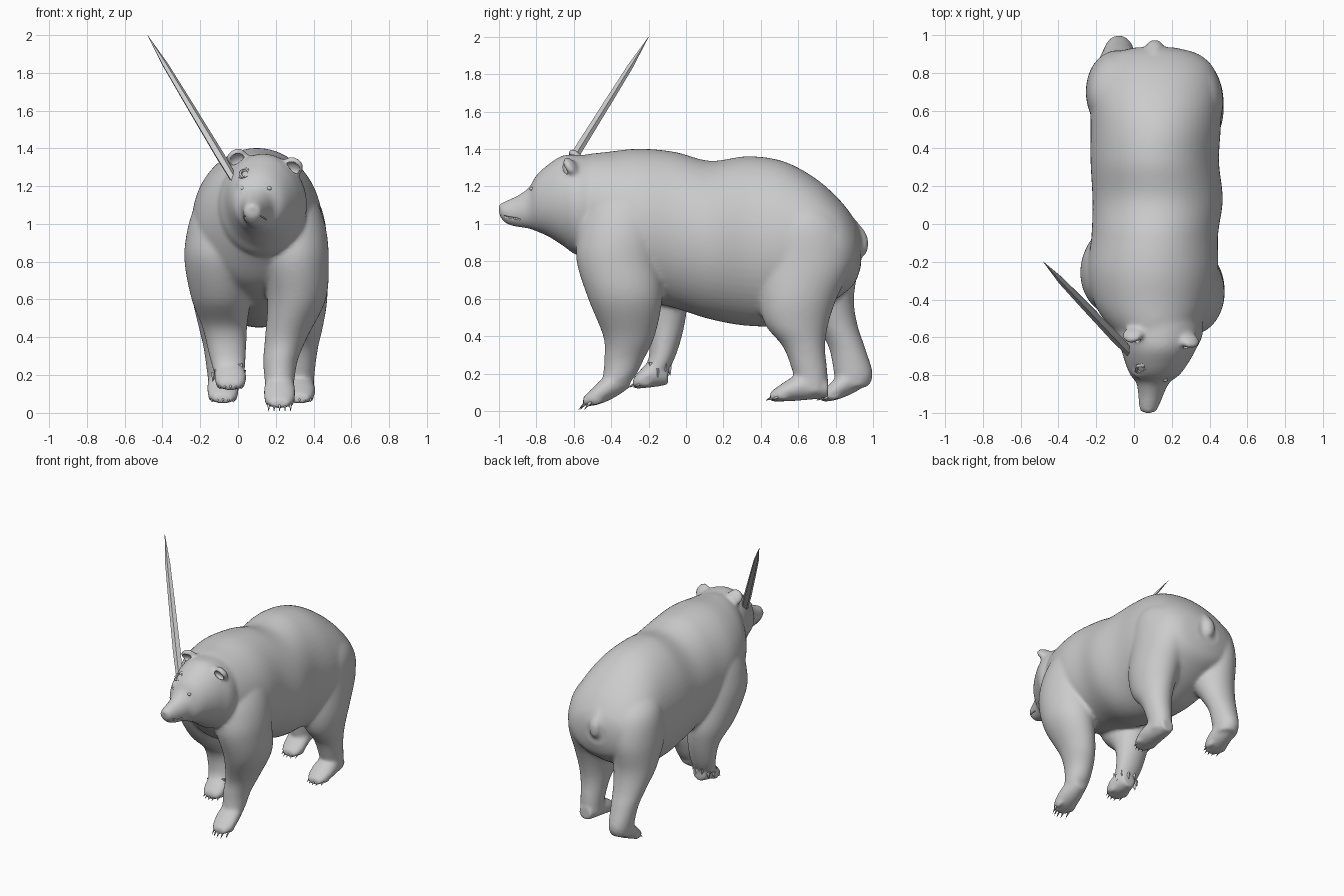
import bpy, bmesh, math, random
from mathutils import Vector, Matrix

random.seed(4)
scene = bpy.context.scene
if "Cube" in bpy.data.objects:
    bpy.data.objects.remove(bpy.data.objects["Cube"])

grey = bpy.data.materials.new("plain grey")
grey.use_nodes = True
grey.diffuse_color = (0.6, 0.6, 0.6, 1)
grey.node_tree.nodes["Principled BSDF"].inputs["Base Color"].default_value = grey.diffuse_color


def finish(bm, name, smooth=True):
    """Turn a bmesh into a named object in the shared material."""
    bmesh.ops.recalc_face_normals(bm, faces=bm.faces)
    mesh = bpy.data.meshes.new(name)
    bm.to_mesh(mesh)
    bm.free()
    mesh.materials.append(grey)
    mesh.polygons.foreach_set("use_smooth", [smooth] * len(mesh.polygons))
    obj = bpy.data.objects.new(name, mesh)
    scene.collection.objects.link(obj)
    return obj


def spline(rows, steps=7):
    """Catmull-Rom interpolation of profile rows."""
    out = []
    last = len(rows) - 1
    for i in range(last):
        p, q, r, s = (rows[max(0, min(last, i + k))] for k in (-1, 0, 1, 2))
        for j in range(steps):
            t = j / steps
            out.append([b + t / 2 * (c - a + t * (2 * a - 5 * b + 4 * c - d + t * (3 * (b - c) + d - a)))
                        for a, b, c, d in zip(p, q, r, s)])
    return out + [list(rows[-1])]


def loft(bm, axis, rows, sides=56):
    """Axis y rows: y, centre x, half width, top, bottom. Axis z rows: z, centre x, centre y, radii."""
    rings = []
    for a, cx, b, c, d in spline(rows):
        ring = []
        for k in range(sides):
            u, v = math.cos(math.tau * k / sides), math.sin(math.tau * k / sides)
            if axis == "y":
                co = (cx + b * u, a, (c + d) / 2 + v * (c - d) / 2)
            else:
                co = (cx + c * u, b + d * v, a)
            ring.append(bm.verts.new(co))
        rings.append(ring)
    skin(bm, rings)


def skin(bm, rings):
    """Bridge rings of vertices and cap both ends."""
    sides = len(rings[0])
    for low, high in zip(rings, rings[1:]):
        for k in range(sides):
            n = (k + 1) % sides
            bm.faces.new((low[k], low[n], high[n], high[k]))
    bm.faces.new(rings[0])
    bm.faces.new(rings[-1])


def ball(bm, place, size, turn=0, tilt=0):
    m = (Matrix.Translation(place) @ Matrix.Rotation(turn, 4, "Y") @ Matrix.Rotation(tilt, 4, "X")
         @ Matrix.Diagonal((*size, 1)))
    bmesh.ops.create_uvsphere(bm, u_segments=20, v_segments=12, radius=1, matrix=m)


def cone(bm, start, end, radius, sides=6):
    """Pointed cone from start to end."""
    start, end = Vector(start), Vector(end)
    way = end - start
    m = Matrix.Translation((start + end) / 2) @ way.to_track_quat("Z", "Y").to_matrix().to_4x4()
    bmesh.ops.create_cone(bm, cap_ends=True, segments=sides, radius1=radius, radius2=0,
                          depth=way.length, matrix=m)


bear = bmesh.new()
# Torso
loft(bear, "y", [(-.62, .12, .16, 1.34, .9), (-.54, .11, .24, 1.37, .8), (-.42, .1, .31, 1.385, .68),
                 (-.25, .1, .345, 1.402, .6), (-.06, .11, .335, 1.385, .55), (.13, .125, .345, 1.337, .49),
                 (.33, .11, .34, 1.362, .455), (.52, .115, .345, 1.335, .46), (.69, .115, .345, 1.245, .53),
                 (.82, .115, .31, 1.13, .61), (.9, .11, .23, 1.025, .68), (.935, .11, .1, .95, .77)])
# Neck, head and muzzle
loft(bear, "y", [(-.42, .11, .23, 1.36, .85), (-.57, .13, .235, 1.37, .83), (-.66, .13, .2, 1.365, .885),
                 (-.74, .12, .165, 1.315, .935), (-.8, .11, .13, 1.26, .96), (-.84, .1, .088, 1.195, .975),
                 (-.9, .09, .068, 1.152, .983), (-.96, .08, .054, 1.125, 1), (-.998, .075, .04, 1.105, 1.04)])
# Front legs: planted left, lifted right
loft(bear, "z", [(1.32, .2, -.27, .1, .13), (1.2, .235, -.3, .14, .18), (1.08, .27, -.33, .165, .21),
                 (.95, .292, -.35, .178, .225), (.8, .3, -.36, .18, .225), (.6, .31, -.325, .155, .198),
                 (.4, .255, -.305, .112, .138), (.28, .225, -.33, .092, .107), (.18, .22, -.36, .08, .085),
                 (.12, .22, -.4, .07, .06)])
loft(bear, "z", [(1.32, 0, -.25, .1, .13), (1.2, -.04, -.26, .14, .18), (1.08, -.07, -.265, .165, .2),
                 (.95, -.09, -.265, .182, .215), (.8, -.105, -.25, .178, .22), (.6, -.09, -.18, .155, .185),
                 (.45, -.07, -.115, .118, .105), (.3, -.055, -.125, .097, .072), (.2, -.045, -.17, .08, .07)])
# Back legs: left forward, right trailing
loft(bear, "z", [(1.17, .22, .6, .1, .1), (1.09, .26, .62, .15, .16), (.98, .288, .64, .175, .225),
                 (.8, .3, .642, .174, .252), (.6, .32, .597, .152, .208), (.46, .325, .592, .125, .168),
                 (.34, .325, .632, .098, .112), (.2, .325, .665, .08, .092), (.1, .325, .68, .075, .075)])
loft(bear, "z", [(1.17, .01, .61, .1, .1), (1.09, -.03, .64, .15, .16), (.98, -.062, .68, .175, .205),
                 (.8, -.085, .7, .17, .22), (.6, -.09, .74, .15, .158), (.46, -.09, .805, .12, .112),
                 (.34, -.085, .86, .097, .097), (.2, -.08, .895, .082, .104), (.13, -.08, .89, .075, .085)])

# Paws with five claws each: toe position, floor, heel lift and length
claws = bmesh.new()
for x, toe, floor, lift, length, tip in ((.22, -.55, .025, .1, .25, .04), (-.04, -.285, .12, .02, .19, .015),
                                         (.325, .45, .05, .02, .31, .015), (-.08, .72, .05, .09, .25, .015)):
    rows = [(0, .05, .05, 0), (.15, .075, .085, 0), (.4, .085, .13, .15), (.7, .075, .15, .5), (1, .05, .1, 1)]
    loft(bear, "y", [(toe + t * length, x, w, floor + h + lift * s, floor + lift * s) for t, w, h, s in rows])
    for k in range(-2, 3):
        root = Vector((x + k * .029, toe + .02 + .007 * k * k, floor + .03))
        ball(bear, root + Vector((0, .02, .005)), (.02, .04, .03))
        cone(claws, root, root + Vector((0, -.045, -.01 - tip)), .011)
finish(claws, "claws")

# Tail, ears, nose and brow
loft(bear, "z", [(1.02, .11, .88, .03, .03), (.94, .11, .935, .042, .033), (.87, .11, .94, .042, .034),
                 (.83, .11, .94, .02, .018)])
ears = ((-.005, -.585, 1.35, -.35), (.29, -.615, 1.305, .45))
for x, y, z, turn in ears:
    ball(bear, (x, y, z), (.06, .03, .06), turn, .7)
ball(bear, (.075, -.98, 1.09), (.034, .025, .024))
for x in (.025, .165):
    ball(bear, (x, -.785, 1.21), (.035, .03, .025))

body = finish(bear, "bear_body")
remesh = body.modifiers.new("blend", "REMESH")
remesh.mode = "VOXEL"
remesh.voxel_size = .011
remesh.use_smooth_shade = True
soften = body.modifiers.new("soften", "SMOOTH")
soften.factor = .5
soften.iterations = 14

# Hollows of the ears, and the mouth slit along both sides of the muzzle
cut = bmesh.new()
for x, y, z, turn in ears:
    ball(cut, (x, y - .028, z - .008), (.04, .02, .036), turn, .7)
for x in (.023, .137):
    bmesh.ops.create_cube(cut, size=1, matrix=Matrix.Translation((x, -.93, 1.033))
                          @ Matrix.Rotation(-.2, 4, "X") @ Matrix.Diagonal((.035, .09, .006, 1)))
cutter = finish(cut, "hollow_cutter")
cutter.hide_render = True
carve = body.modifiers.new("carve", "BOOLEAN")
carve.operation = "DIFFERENCE"
carve.object = cutter
bpy.context.view_layer.objects.active = body
for name in ("blend", "soften", "carve"):
    bpy.ops.object.modifier_apply(modifier=name)
bpy.data.objects.remove(cutter)

# Eyes
eyes = bmesh.new()
for x, y in ((.025, -.81), (.165, -.825)):
    ball(eyes, (x, y, 1.188), (.013, .011, .01))
finish(eyes, "eyes")

# Long faceted splinter in the brow
base, tip = Vector((0, -.7, 1.2)), Vector((-.48, -.2, 2))
way = tip - base
frame = way.to_track_quat("Z", "Y").to_matrix()
bm = bmesh.new()
rings = []
for t, r in ((0, .024), (.2, .029), (.55, .024), (.8, .019), (1, .001)):
    rings.append([bm.verts.new(base + way * t + frame @ Vector(
        (r * math.cos(math.tau * k / 5), .75 * r * math.sin(math.tau * k / 5), 0))) for k in range(5)])
skin(bm, rings)
finish(bm, "splinter", False)

# Ragged wound rim beside the splinter
bpy.ops.mesh.primitive_torus_add(location=(.035, -.765, 1.265), rotation=(.85, .2, -.3), major_segments=14,
                                 minor_segments=6, major_radius=.028, minor_radius=.011)
rim = bpy.context.object
rim.name = "brow_wound"
rim.scale.x = .8
rim.data.materials.append(grey)
for v in rim.data.vertices:
    v.co *= random.uniform(.85, 1.15)

# Torn flaps round the lifted paw
bm = bmesh.new()
for k in range(10):
    a = math.tau * k / 10
    root = Vector((-.05 + .075 * math.cos(a), -.15 + .06 * math.sin(a), random.uniform(.2, .26)))
    cone(bm, root, root + Vector((.01 * math.cos(a), .01 * math.sin(a), -.05)), .018, 4)
finish(bm, "torn_flaps", False)
